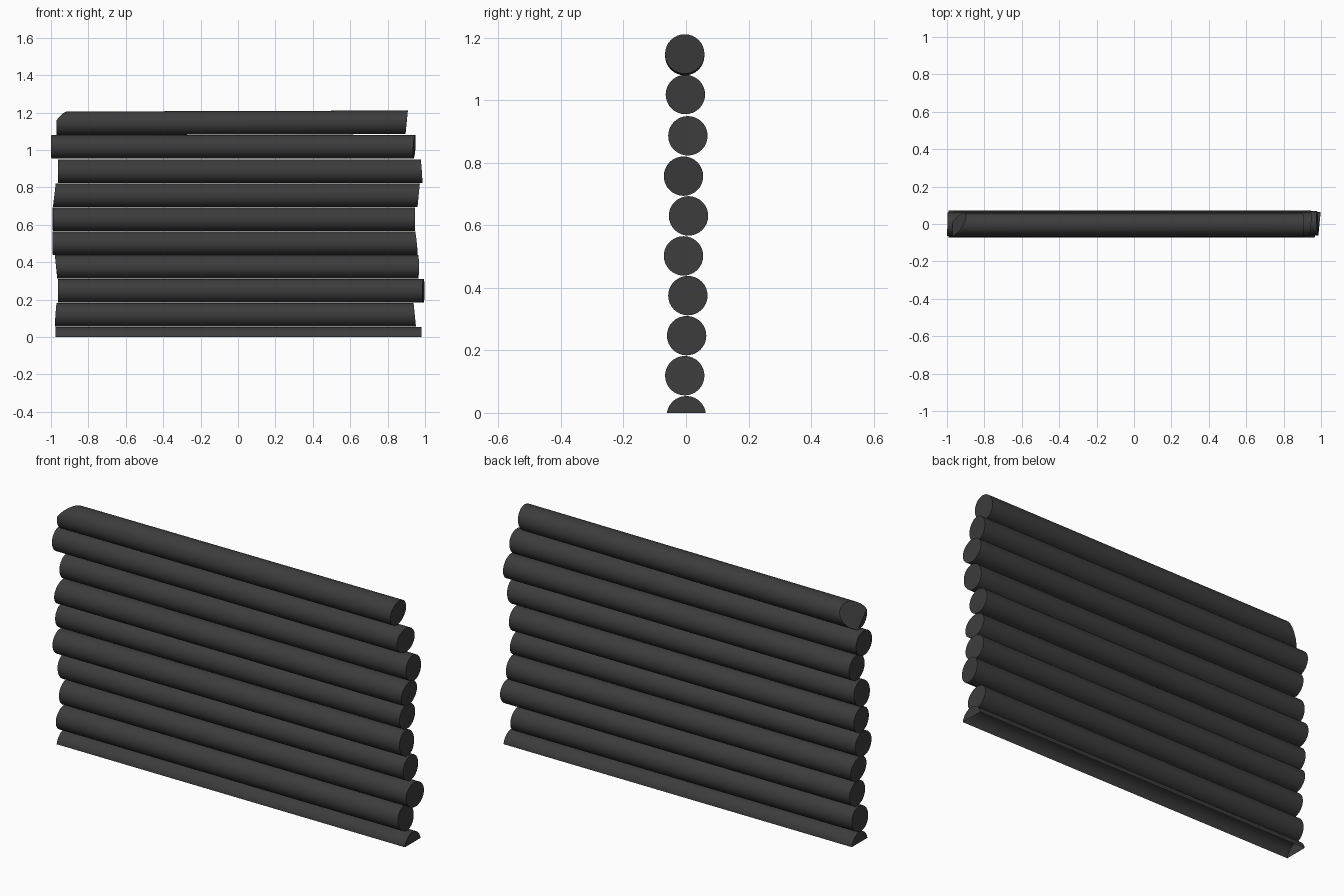
import bpy, bmesh, math
from mathutils import Vector

if "Cube" in bpy.data.objects:
    bpy.data.objects.remove(bpy.data.objects["Cube"])

R = 0.063
SIDES = 32

mat = bpy.data.materials.new("dark_wood")
mat.diffuse_color = (0.045, 0.045, 0.045, 1)
mat.use_nodes = True
mat.node_tree.nodes["Principled BSDF"].inputs["Base Color"].default_value = mat.diffuse_color

# y, z, left x, left slant (z, y), right x, right slant (z, y)
LOGS = [
    (0.001, -0.009, -0.975, 0.00, 0.00, 0.980, 0.00, 0.00),
    (-0.004, 0.119, -0.974, 0.07, 0.03, 0.945, -0.10, 0.00),
    (0.002, 0.247, -0.963, 0.00, 0.00, 0.992, 0.00, 0.10),
    (0.006, 0.375, -0.973, -0.10, 0.00, 0.965, 0.00, -0.03),
    (-0.008, 0.502, -0.990, 0.00, 0.03, 0.953, -0.10, -0.05),
    (0.008, 0.630, -0.990, 0.00, -0.03, 0.945, 0.00, 0.00),
    (-0.008, 0.757, -0.982, 0.12, 0.00, 0.966, 0.10, 0.00),
    (0.006, 0.886, -0.963, 0.00, 0.00, 0.981, -0.07, -0.03),
    (-0.002, 1.018, -0.998, 0.00, 0.02, 0.943, 0.06, 0.10),
    (-0.004, 1.145, -0.970, 0.00, 0.00, 0.902, 0.10, 0.00),
]


def cut(bm, point, normal, fill):
    """Remove everything on the normal side of a plane."""
    geom = bm.verts[:] + bm.edges[:] + bm.faces[:]
    res = bmesh.ops.bisect_plane(bm, geom=geom, plane_co=point,
                                 plane_no=normal, clear_outer=True)
    if fill:
        edges = [e for e in res["geom_cut"] if isinstance(e, bmesh.types.BMEdge)]
        bmesh.ops.contextual_create(bm, geom=edges)


def make_log(i, y, z, lx, lsz, lsy, rx, rsz, rsy):
    bm = bmesh.new()
    rings = []
    for x, sz, sy in ((lx, lsz, lsy), (rx, rsz, rsy)):
        ring = []
        for k in range(SIDES):
            a = 2 * math.pi * k / SIDES
            dy, dz = R * math.cos(a), R * math.sin(a)
            ring.append(bm.verts.new((x + sz * dz + sy * dy, y + dy, z + dz)))
        rings.append(ring)
    left, right = rings
    for k in range(SIDES):
        n = (k + 1) % SIDES
        bm.faces.new((left[k], left[n], right[n], right[k]))
    bm.faces.new(left)
    bm.faces.new(right)

    # bottom log is sliced open at the ground
    if i == 0:
        cut(bm, Vector((0, 0, 0)), Vector((0, 0, -1)), False)
    # top log: slight lean and a hewn left corner
    if i == len(LOGS) - 1:
        for v in bm.verts:
            v.co.z += 0.003 * v.co.x
        cut(bm, Vector((-0.91, 0, 1.205)), Vector((-0.87, 0.48, 0.45)), True)

    bmesh.ops.recalc_face_normals(bm, faces=bm.faces[:])
    if i == 0:
        top = max(bm.faces, key=lambda f: f.calc_center_median().z)
        if top.normal.z < 0:
            bmesh.ops.reverse_faces(bm, faces=bm.faces[:])
    me = bpy.data.meshes.new(f"log_{i + 1}")
    bm.to_mesh(me)
    bm.free()
    me.materials.append(mat)
    ob = bpy.data.objects.new(f"log_{i + 1}", me)
    bpy.context.collection.objects.link(ob)
    ob.select_set(True)
    bpy.context.view_layer.objects.active = ob


# stacked log wall
for i, spec in enumerate(LOGS):
    make_log(i, *spec)
bpy.ops.object.shade_smooth_by_angle(angle=math.radians(30))
